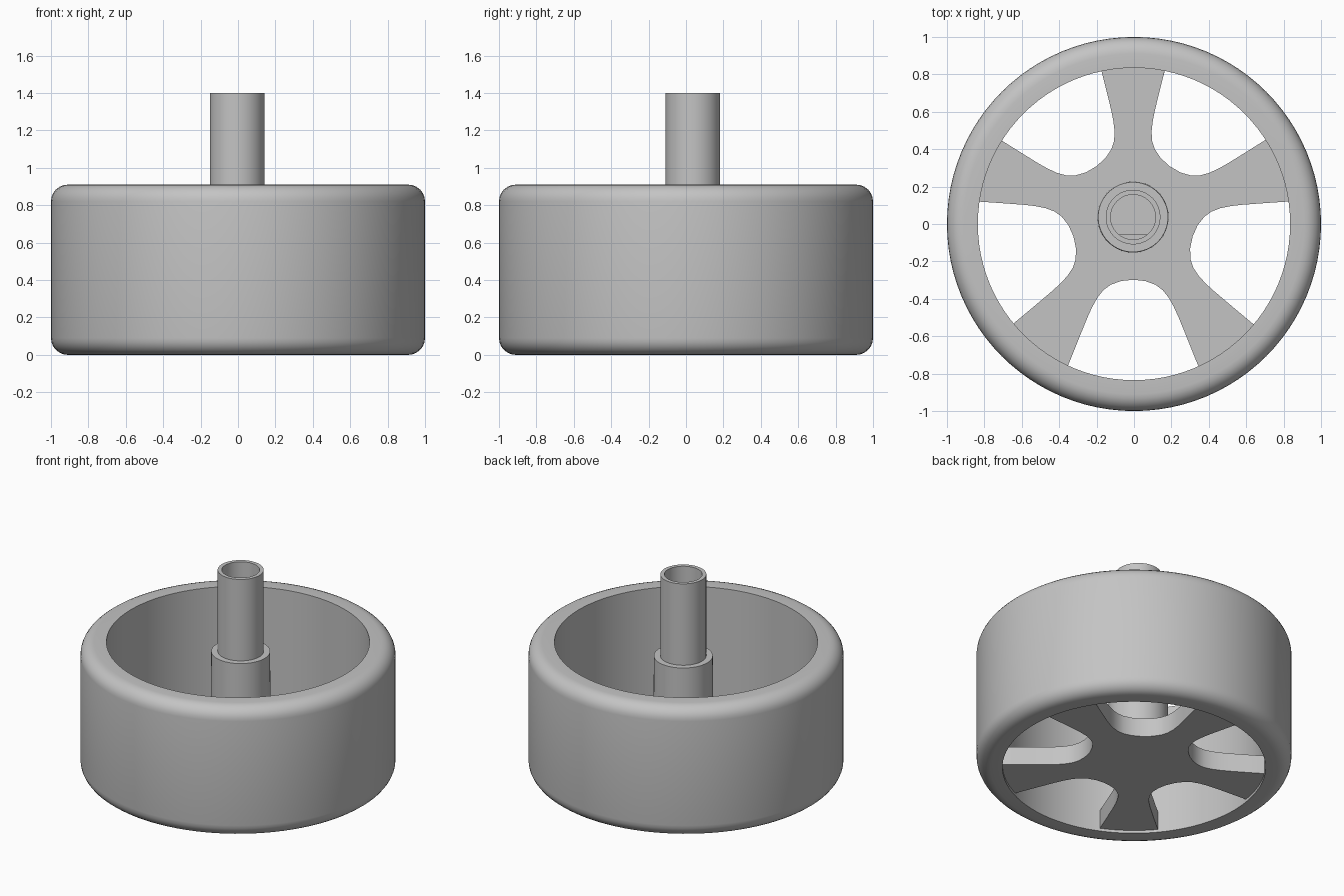
import bpy, bmesh, math
from mathutils import Vector, Matrix

if "Cube" in bpy.data.objects:
    bpy.data.objects.remove(bpy.data.objects["Cube"])

grey = bpy.data.materials.new("plain grey")
grey.use_nodes = True
GREY = (0.55, 0.55, 0.55, 1)
grey.diffuse_color = GREY
grey.node_tree.nodes["Principled BSDF"].inputs["Base Color"].default_value = GREY

AXLE = Vector((-0.005, 0.037, 0))  # axle sits slightly off the tyre centre


def finish(name, bm, location=(0, 0, 0)):
    bmesh.ops.recalc_face_normals(bm, faces=bm.faces)
    mesh = bpy.data.meshes.new(name)
    bm.to_mesh(mesh)
    bm.free()
    mesh.materials.append(grey)
    obj = bpy.data.objects.new(name, mesh)
    obj.location = location
    bpy.context.collection.objects.link(obj)
    bpy.ops.object.select_all(action="DESELECT")
    obj.select_set(True)
    bpy.context.view_layer.objects.active = obj
    bpy.ops.object.shade_smooth_by_angle(angle=math.radians(30))
    return obj


def lathe(name, profile, location=(0, 0, 0), closed=False, steps=96):
    """Spin a radius/height profile around the vertical axis."""
    bm = bmesh.new()
    verts = [bm.verts.new((r, 0, z)) for r, z in profile]
    pairs = list(zip(verts, verts[1:]))
    if closed:
        pairs.append((verts[-1], verts[0]))
    edges = [bm.edges.new(p) for p in pairs]
    bmesh.ops.spin(bm, geom=verts + edges, axis=(0, 0, 1), cent=(0, 0, 0),
                   angle=math.tau, steps=steps, use_duplicate=False)
    bmesh.ops.remove_doubles(bm, verts=bm.verts, dist=0.0005)
    return finish(name, bm, location)


def prism(name, outline, bottom, top, location=(0, 0, 0)):
    """Extrude a flat outline between two heights."""
    bm = bmesh.new()
    face = bm.faces.new([bm.verts.new((x, y, bottom)) for x, y in outline])
    result = bmesh.ops.extrude_face_region(bm, geom=[face])
    moved = [g for g in result["geom"] if isinstance(g, bmesh.types.BMVert)]
    bmesh.ops.translate(bm, verts=moved, vec=(0, 0, top - bottom))
    return finish(name, bm, location)


# Tyre: hollow ring with rounded outer shoulders
HEIGHT, INNER, ROUND = 0.91, 0.835, 0.09
tyre = [(INNER, 0)]
for height, start in ((ROUND, -90), (HEIGHT - ROUND, 0)):
    for i in range(7):
        a = math.radians(start + i * 15)
        tyre.append((1 - ROUND + ROUND * math.cos(a), height + ROUND * math.sin(a)))
tyre.append((INNER, HEIGHT))
lathe("tyre", tyre, closed=True)

# Spoke plate: five arched openings leave five flared spokes
half_arch = [(0, .335), (.065, .342), (.12, .362), (.158, .39), (.19, .43),
             (.218, .48), (.243, .535), (.29, .65), (.34, .775), (.36, .82)]
arch = half_arch[:0:-1] + [(-w, u) for w, u in half_arch]
outline = []
for i in range(5):
    turn = Matrix.Rotation(math.radians(36 + 72 * i), 2)
    for w, u in arch:
        p = turn @ Vector((w, u)) + AXLE.xy
        if p.length > 0.88:  # spoke ends stay buried in the tyre
            p *= 0.88 / p.length
        outline.append(p)
prism("spoke_plate", outline, 0.02, 0.15)

# Hub collar and hollow axle tube
lathe("hub_collar", [(0.0, 0.14), (0.19, 0.14), (0.187, 0.83), (0.0, 0.83)], AXLE)
lathe("axle_tube", [(0.146, 0.8), (0.146, 1.4), (0.12, 1.4), (0.12, 0.84),
                    (0.0, 0.84)], AXLE, steps=64)

# Flat key low inside the bore
key_angle = math.acos(0.093 / 0.12)
key = []
for i in range(13):
    a = -math.pi / 2 - key_angle + 2 * key_angle * i / 12
    key.append((0.121 * math.cos(a), 0.121 * math.sin(a)))
prism("bore_key", key, 0.835, 1.1, AXLE)
